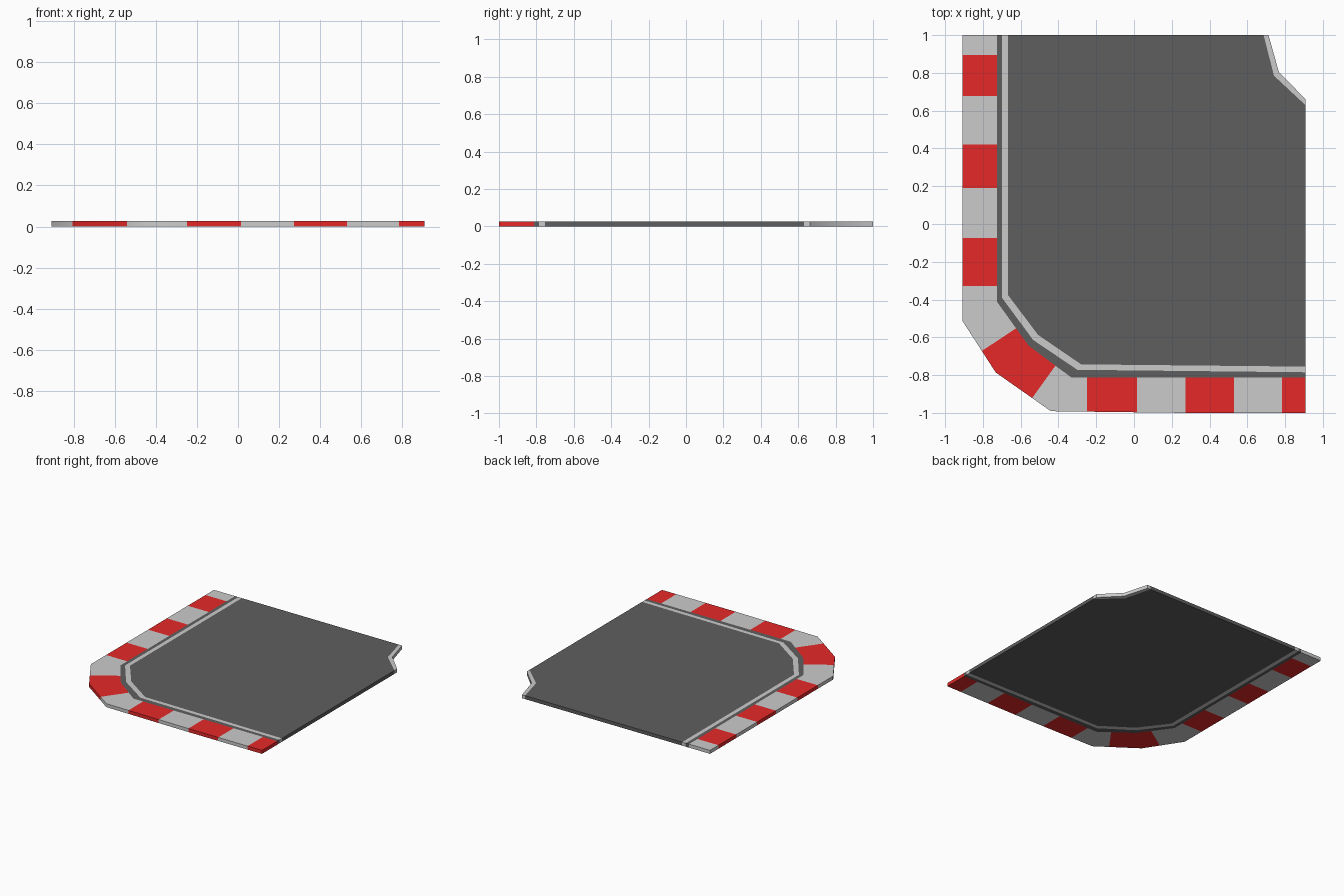
import bpy, bmesh
from math import radians

if "Cube" in bpy.data.objects:
    bpy.data.objects.remove(bpy.data.objects["Cube"])

H = 0.027   # slab thickness
X = 0.907   # half width of the tile


def material(name, rgb):
    m = bpy.data.materials.new(name)
    m.diffuse_color = (*rgb, 1)
    return m


RED = material("red_paint", (0.79, 0.022, 0.022))
DARK = material("asphalt", (0.09, 0.09, 0.09))
GREY = material("light_grey", (0.8, 0.8, 0.8))
DARK.diffuse_color = (0.113, 0.113, 0.113, 1)


def slab(name, polygons, mats, slots=None):
    """Extrude flat, edge-sharing polygons into one solid slab."""
    bm = bmesh.new()
    for i, poly in enumerate(polygons):
        f = bm.faces.new([bm.verts.new((x, y, 0)) for x, y in poly])
        f.material_index = slots[i] if slots else 0
    bmesh.ops.remove_doubles(bm, verts=bm.verts[:], dist=1e-5)
    top = bmesh.ops.extrude_face_region(bm, geom=bm.faces[:], use_keep_orig=True)
    verts = [g for g in top["geom"] if isinstance(g, bmesh.types.BMVert)]
    bmesh.ops.translate(bm, verts=verts, vec=(0, 0, H))
    bmesh.ops.recalc_face_normals(bm, faces=bm.faces[:])
    for f in bm.faces:
        f.smooth = True
    me = bpy.data.meshes.new(name)
    bm.to_mesh(me)
    bm.free()
    me.set_sharp_from_angle(angle=radians(40))
    for m in mats:
        me.materials.append(m)
    ob = bpy.data.objects.new(name, me)
    bpy.context.collection.objects.link(ob)
    return ob


def band(a, b):
    """Quads between two paths of equal length."""
    return [[a[i], a[i + 1], b[i + 1], b[i]] for i in range(len(a) - 1)]


def mix(a, b, t):
    return (a[0] + (b[0] - a[0]) * t, a[1] + (b[1] - a[1]) * t)


# Paths around the corner, from outside to inside
curb_in = [(-0.725, 1), (-0.725, -0.412), (-0.56, -0.642), (-0.333, -0.812), (X, -0.812)]
line_out = [(-0.698, 1), (-0.698, -0.392), (-0.534, -0.614), (-0.30, -0.772), (X, -0.785)]
line_in = [(-0.667, 1), (-0.667, -0.376), (-0.508, -0.587), (-0.28, -0.743), (X, -0.755)]
notch_in = [(X, 0.63), (0.741, 0.785), (0.686, 1)]
notch_out = [(X, 0.662), (0.767, 0.804), (0.712, 1)]

# Striped curb: each block is an outline, alternating grey and red
ys = [1, 0.895, 0.677, 0.42, 0.19, -0.075, -0.327]
xs = [-0.248, 0.015, 0.272, 0.53, 0.783, X]
blocks = [[(-X, a), (-X, b), (-0.725, b), (-0.725, a)] for a, b in zip(ys, ys[1:])]
out = [(-X, -0.515), (-0.732, -0.786), (-0.44, -0.991)]
c1_out, c1_in = mix(out[0], out[1], 0.58), mix(curb_in[1], curb_in[2], 0.61)
c2_out, c2_in = mix(out[1], out[2], 0.66), mix(curb_in[2], curb_in[3], 0.635)


def low(x):
    return -0.991 - 0.009 * min(1, (x + 0.44) / 0.7)


blocks.append([(-X, ys[-1]), out[0], c1_out, c1_in, curb_in[1], (-0.725, ys[-1])])
blocks.append([c1_out, out[1], c2_out, c2_in, curb_in[2], c1_in])
blocks.append([c2_out, out[2], (xs[0], low(xs[0])), (xs[0], -0.812), curb_in[3], c2_in])
blocks += [[(a, low(a)), (b, low(b)), (b, -0.812), (a, -0.812)] for a, b in zip(xs, xs[1:])]
slab("striped_curb", blocks, [GREY, RED], [i % 2 for i in range(len(blocks))])

# Dark gutter between curb and painted line
slab("gutter_strip", band(curb_in, line_out), [DARK])

# Painted lines at the outer and inner edge of the road
slab("outer_line", band(line_out, line_in), [GREY])
slab("inner_line", band(notch_in, notch_out), [GREY])

# Road surface
slab("road_surface", [line_in + notch_in], [DARK])

for m in bpy.data.materials:
    if m.users and not m.is_grease_pencil:
        m.use_nodes = True
        m.node_tree.nodes["Principled BSDF"].inputs["Base Color"].default_value = m.diffuse_color
